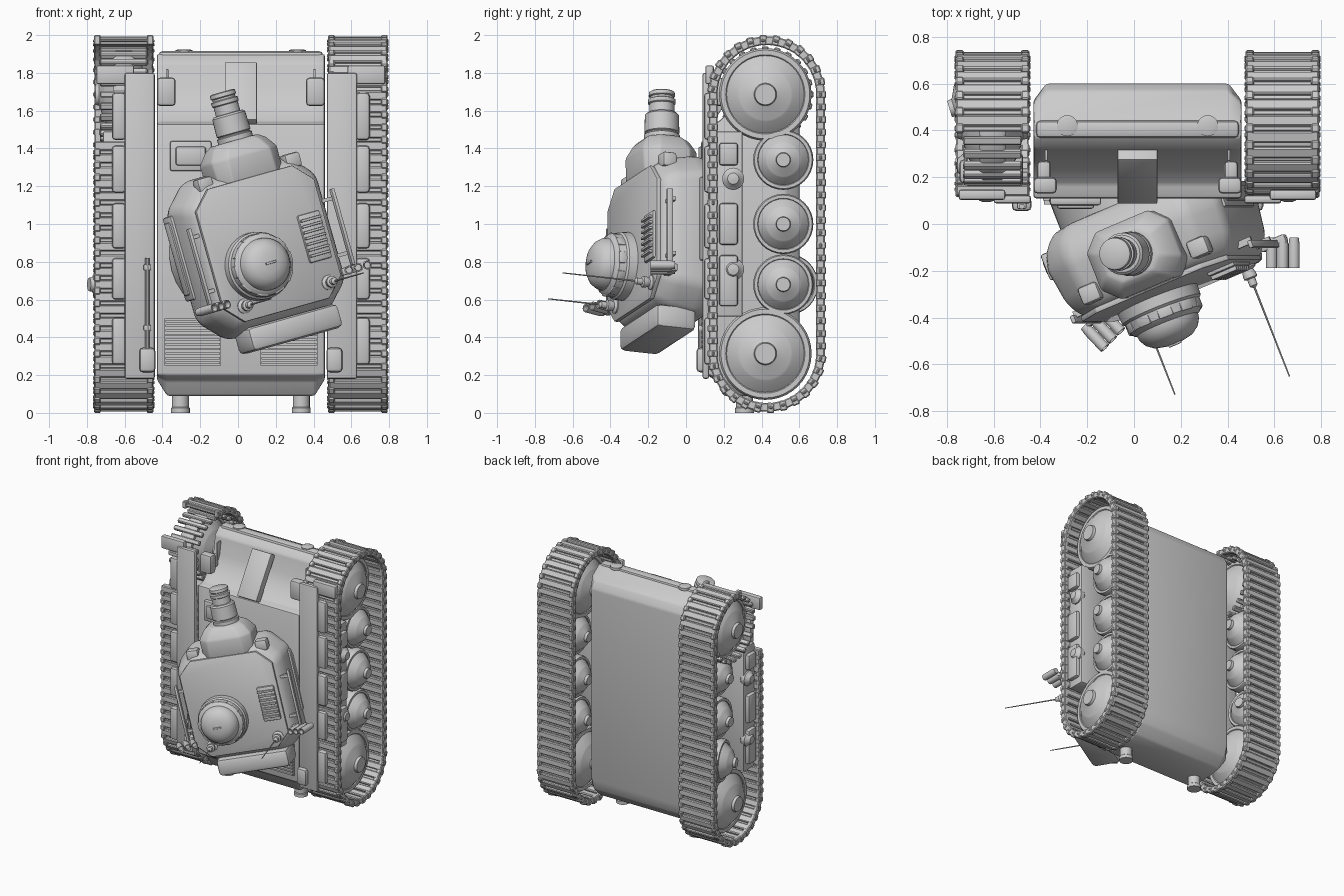
import bpy, bmesh, math
from mathutils import Matrix, Vector

cube = bpy.data.objects.get("Cube")
if cube:
    bpy.data.objects.remove(cube, do_unlink=True)

grey = bpy.data.materials.new("plain_grey")
grey.use_nodes = True
grey.diffuse_color = (0.6, 0.6, 0.6, 1)
grey.node_tree.nodes["Principled BSDF"].inputs["Base Color"].default_value = (0.6, 0.6, 0.6, 1)

CX = 0.015                      # centre plane of the hull
WORLD = Matrix.Identity(4)


def finish(bm, name, matrix=WORLD, bevel=0.0, segments=2):
    bmesh.ops.recalc_face_normals(bm, faces=bm.faces)
    if bevel:
        edges = [e for e in bm.edges if e.calc_face_angle(0) > 0.4]
        bmesh.ops.bevel(bm, geom=edges, offset=bevel, segments=segments,
                        profile=0.5, affect='EDGES', clamp_overlap=True)
    bm.transform(matrix)
    mesh = bpy.data.meshes.new(name)
    bm.to_mesh(mesh)
    bm.free()
    mesh.materials.append(grey)
    mesh.shade_smooth()
    mesh.set_sharp_from_angle(angle=math.radians(35))
    obj = bpy.data.objects.new(name, mesh)
    bpy.context.scene.collection.objects.link(obj)
    return obj


def boxes(name, items, bevel=0.0, matrix=WORLD, segments=2):
    """Several boxes in one object; each item is (centre or matrix, size)."""
    bm = bmesh.new()
    for place, size in items:
        m = place if isinstance(place, Matrix) else Matrix.Translation(place)
        bmesh.ops.create_cube(bm, size=1, matrix=m @ Matrix.Diagonal((*size, 1)))
    return finish(bm, name, matrix, bevel, segments)


def loft(name, rings, matrix=WORLD, bevel=0.0, segments=2):
    """Skin over rings of equal point count, with closed ends."""
    bm = bmesh.new()
    rows = [[bm.verts.new(p) for p in ring] for ring in rings]
    n = len(rows[0])
    for a, b in zip(rows, rows[1:]):
        for i in range(n):
            j = (i + 1) % n
            bm.faces.new((a[i], a[j], b[j], b[i]))
    bm.faces.new(rows[0])
    bm.faces.new(rows[-1])
    return finish(bm, name, matrix, bevel, segments)


def lathe(name, profile, origin, axis, matrix=WORLD, sides=32):
    """Turn (radius, height) pairs around an axis."""
    turn = [math.tau * i / sides for i in range(sides)]
    rings = [[(r * math.cos(t), r * math.sin(t), h) for t in turn] for r, h in profile]
    aim = Vector(axis).to_track_quat('Z', 'Y').to_matrix().to_4x4()
    return loft(name, rings, matrix @ Matrix.Translation(origin) @ aim)


def octagon(p, q, cut):
    """Corner-cut rectangle outline."""
    a, b = p - cut, q - cut
    return [(p, b), (a, q), (-a, q), (-p, b), (-p, -b), (-a, -q), (a, -q), (p, -b)]


# Hull: side profile swept across the width, drawn in at the flanks
side = [(.11, .20), (.11, 1.53), (.17, 1.54), (.25, 1.62), (.30, 1.72), (.32, 1.85), (.37, 1.90), (.44, 1.90),
        (.57, 1.84), (.60, 1.78), (.60, .27), (.57, .18), (.50, .11), (.42, .09), (.20, .09), (.16, .17)]


def hull_ring(x):
    if abs(x) < .42:
        return [(CX + x, y, z) for y, z in side]
    return [(CX + x, min(y, .36 + .28 * y), max(z, .16 + .2 * z)) for y, z in side]


loft("hull", [hull_ring(x) for x in (-.445, -.39, .39, .445)], bevel=.012)
boxes("front_bar", [((CX, .405, 1.885), (.87, .075, .06))], .02)

# Curved front with raised centre panel and seams
slope = Matrix.Translation((CX, .205, 1.69)) @ Matrix.Rotation(-math.atan2(.2, .32), 4, 'X')
boxes("front_centre_panel", [((0, 0, 0), (.17, .06, .36))], .006, slope)
boxes("front_seams", [((CX + s * .39, .30, 1.70), (.012, .06, .24)) for s in (-1, 1)], .003)
boxes("deck_hatch", [((-.25, .10, 1.36), (.22, .04, .16)), ((-.25, .09, 1.36), (.16, .05, .1))], .012)

# Tracks: links placed around a stadium path
LOW, HIGH, MID, RAD, LINKS = .314, 1.686, .428, .284, 68
run, arc = HIGH - LOW, math.pi * RAD


def link_frame(x, s):
    if s < run:
        y, z, a = MID - RAD, LOW + s, math.pi
    elif s < run + arc:
        a = math.pi - (s - run) / RAD
        y, z = MID + RAD * math.cos(a), HIGH + RAD * math.sin(a)
    elif s < 2 * run + arc:
        y, z, a = MID + RAD, HIGH - (s - run - arc), 0
    else:
        a = -(s - 2 * run - arc) / RAD
        y, z = MID + RAD * math.cos(a), LOW + RAD * math.sin(a)
    return Matrix.Translation((x, y, z)) @ Matrix.Rotation(a, 4, 'X')


for s, label in ((1, "left"), (-1, "right")):
    x = CX + s * .62
    items = []
    pitch = 2 * (run + arc) / LINKS
    for i in range(LINKS):
        # The right track is broken open at its upper front
        if s < 0 and 1.39 - LOW < i * pitch < run + .46 * arc:
            continue
        f = link_frame(x, (i + .5) * pitch)
        items.append((f, (.31, .046, pitch * .72)))
        g = f @ Matrix.Translation((0, 0, pitch / 2))
        items += [(g @ Matrix.Translation((e * .14, .002, 0)), (.035, .054, pitch * .6)) for e in (-1, 1)]
        items.append((g, (.325, .016, pitch * .4)))
    boxes(label + "_track", items, .006, segments=1)

    # Road wheels: conical on both faces, with a hub
    face = [(.245, .04), (.235, .055), (.21, .055), (.205, .05), (.145, .10), (.135, .105),
            (.07, .125), (.06, .13), (.055, .15), (.001, .15)]
    big = [(r, -h) for r, h in reversed(face)] + face
    small = [(.65 * r, h) for r, h in big]
    for z in (LOW, HIGH):
        lathe(label + "_end_wheel", big, (x, .42, z), (s, 0, 0), sides=40)
    for z in (1.34, 1.0):
        lathe(label + "_road_wheel", small, (x, .515, z), (s, 0, 0))
    # The lowest right wheel hangs loose and tilted
    loose = s < 0
    lathe(label + "_lower_road_wheel", small, (x - .04 * loose, .515 + .02 * loose, .68), (s, -.3 * loose, 0))

    # Fender, side plate and stowage
    boxes(label + "_fender", [((CX + s * .535, .105, .99), (.16, .035, 1.62)),
                              ((CX + s * .665, .125, 1.79), (.20, .045, .10))], .012)
    boxes(label + "_side_plate", [((CX + s * .61, .23, 1.0), (.24, .14, .98))], .01)
    stow = [(1.57, .25), (1.29, .25), (.99, .24), (.71, .22), (.38, .25)]
    boxes(label + "_stowage", [((CX + s * .645, .12, z), (.075, .05, h)) for z, h in stow], .018)
    boxes(label + "_side_boxes", [((CX + s * .73, .225, z), (.06, .1, h))
                                  for z, h in ((1.37, .12), (1.0, .22), (.70, .27))], .015)
    for z in (1.24, .76):
        lathe(label + "_side_canister", [(.05, 0), (.058, .01), (.058, .04), (.045, .05), (.03, .07), (.001, .075)],
              (CX + s * .70, .25, z), (s, 0, 0), sides=20)
    boxes(label + "_tail_lamp", [((CX + s * .495, .085, .28), (.085, .06, .13))], .02)

    # Headlights, lifting lugs and exhaust pipes
    boxes(label + "_headlight_guard", [((CX + s * .395, .165, 1.70), (.1, .07, .15)),
                                       ((CX + s * .40, .22, 1.69), (.06, .1, .1))], .018)
    lathe(label + "_front_lug", [(.045, 0), (.045, .02), (.03, .025), (.001, .025)],
          (CX + s * .30, .42, 1.90), (0, 0, 1), sides=20)
    lathe(label + "_exhaust", [(.05, 0), (.05, .025), (.045, .03), (.045, .14)],
          (CX + s * .32, .31, 0), (0, 0, 1), sides=20)

    # Engine grille: plate with slats
    gx, slats = CX + s * .255, 10
    boxes(label + "_engine_grille", [((gx, .108, .375), (.30, .015, .25))] +
          [((gx, .095, .265 + i * .0245), (.29, .025, .012)) for i in range(slats)])

# Teeth of the drive wheel, bared where the track is broken
teeth = [Matrix.Translation((CX - .62, .42, HIGH)) @ Matrix.Rotation(math.tau * i / 24, 4, 'X')
         @ Matrix.Translation((0, .24, 0)) for i in range(24)]
boxes("drive_wheel_teeth", [(m, (.25, .03, .035)) for m in teeth], .006, segments=1)

lathe("fender_rod", [(.012, 0), (.012, .52)], (-.48, .075, .3), (0, 0, 1), sides=10)
boxes("rod_clamps", [((-.48, .08, z), (.04, .03, .03)) for z in (.45, .77)], .005)

# Turret frame: X across, Y down into the hull, Z along the barrel
up = Vector((-.27, 0, .963)).normalized()
across = Vector((.891, .378, .25)).normalized()
down = up.cross(across).normalized()
across = down.cross(up)
T = Matrix((across, down, up)).transposed().to_4x4()
T.translation = (.14, -.28, .89)

shell = [(0, .35, .36, .1), (.07, .395, .41, .12), (.24, .415, .44, .13), (.33, .395, .41, .12), (.39, .34, .35, .1)]
loft("turret", [[(.03 + a, d, b) for a, b in octagon(*row)] for d, *row in shell], T, .035, 3)
loft("turret_roof_plate", [[(.02 + a, d, b) for a, b in octagon(.35, .365, .1)] for d in (.01, -.014)], T, .004)
lathe("turret_ring", [(.33, 0), (.33, .2)], (0, .34, 0), (0, 1, 0), T)
boxes("rear_stowage_bin", [((.05, .12, -.465), (.54, .23, .13))], .03, T)

# Gun: faceted mantlet and stepped barrel
gun = [(.36, .19, .15, .06), (.49, .195, .155, .07), (.55, .155, .125, .06), (.575, .12, .10, .05)]
loft("mantlet", [[(.05 + a, .14 + b, h) for a, b in octagon(*row)] for h, *row in gun], T, .01)
lathe("barrel", [(.095, .5), (.095, .60), (.086, .605), (.086, .61), (.093, .615), (.09, .71), (.08, .72),
                 (.067, .722), (.066, .77), (.073, .775), (.073, .795), (.062, .80), (.062, .81), (.07, .815),
                 (.068, .835), (.06, .84), (.001, .84)], (.06, .14, 0), (0, 0, 1), T)

# Cupola: collar, periscopes and domed hatch
hub = Vector((-.08, 0, -.10))
lathe("cupola", [(.185, -.02), (.18, .06), (.17, .07), (.165, .11), (.15, .125), (.14, .13), (.137, .15),
                 (.12, .18), (.09, .203), (.05, .213), (.001, .217)], hub, (0, -1, 0), T, 40)
boxes("cupola_periscopes", [(Matrix.Translation(hub) @ Matrix.Rotation(math.tau * i / 10, 4, 'Y')
                             @ Matrix.Translation((.152, -.09, 0)), (.035, .05, .065)) for i in range(10)], .008, T)
boxes("cupola_handle", [(hub + Vector((0, -.217, 0)), (.06, .015, .012))], .004, T)

# Roof vent with slats
boxes("roof_vent", [((.28, -.015, -.03), (.13, .03, .26))], .01, T)
boxes("roof_vent_slats", [((.28, -.035, -.125 + i * .032), (.12, .025, .014)) for i in range(7)], .004, T)

# Paired turret fittings
for s, label in ((1, "left"), (-1, "right")):
    boxes(label + "_turret_sight", [((.045 + s * .26, .07, .39), (.09, .08, .08))], .015, T)
    boxes(label + "_side_panel", [((.03 + s * .405, .26, .05), (.04, .12, .46)),
                                  ((.03 + s * .42, .26, .05), (.03, .07, .40))], .012, T)
    boxes(label + "_side_rail", [((.04 + s * .425, .02, -.02), (.02, .035, .42))], .006, T)
    boxes(label + "_rail_brackets", [((.04 + s * .39, .04, z), (.07, .03, .02)) for z in (-.16, .14)], 0, T)
    foot = (.04 + s * .25, .02, -.285)
    lathe(label + "_antenna_mount", [(.04, 0), (.04, .04), (.025, .05), (.03, .07), (.03, .085),
                                     (.018, .09), (.018, .12), (.005, .13)], foot, (0, -1, 0), T, 16)
    lathe(label + "_antenna", [(.005, .1), (.003, .54 if s > 0 else .42)], foot, (0, -1, 0), T, 8)
    # Launcher tubes lean inwards
    lean = Vector((-s * .378, -.925, 0))
    row = Vector((s * .925, -.378, 0))
    for k in (-1, 0, 1):
        spot = Vector((.04 + s * .445, .01, -.25)) + row * k * .05
        lathe(label + "_launcher_tube", [(.02, -.03), (.024, 0), (.024, .1), (.018, .1), (.016, .07), (.001, .07)],
              spot, lean, T, 14)
    boxes(label + "_launcher_bracket", [((.03 + s * .42, .03, -.25), (.12, .04, .04))], .008, T)
